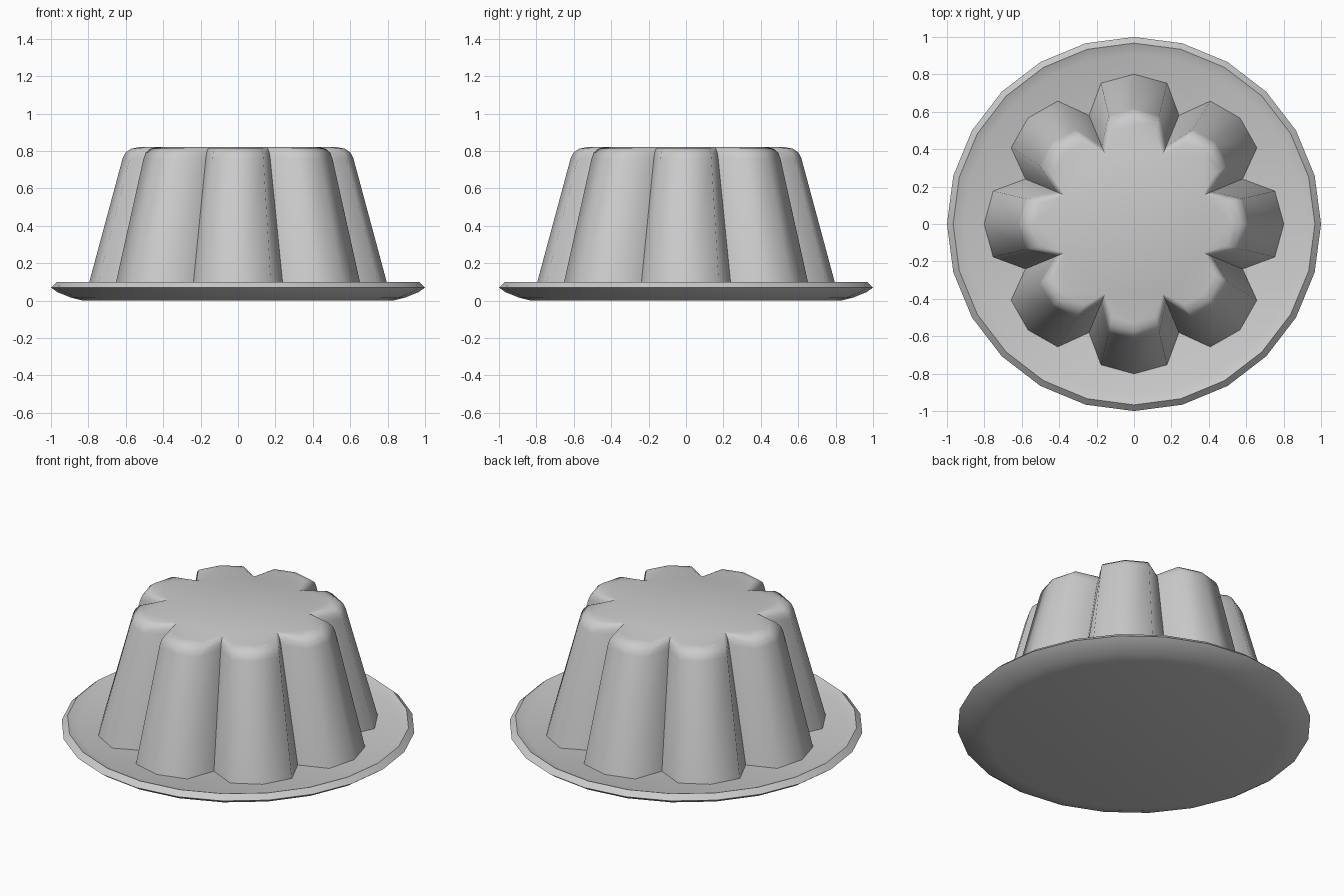
import bpy, bmesh
from math import sin, cos, pi, radians

if "Cube" in bpy.data.objects:
    bpy.data.objects.remove(bpy.data.objects["Cube"])


def finish(bm, name):
    bmesh.ops.recalc_face_normals(bm, faces=bm.faces)
    for f in bm.faces:
        f.smooth = True
    mesh = bpy.data.meshes.new(name)
    bm.to_mesh(mesh)
    bm.free()
    obj = bpy.data.objects.new(name, mesh)
    bpy.context.collection.objects.link(obj)
    return obj


def bridge(bm, a, b):
    n = len(a)
    return [bm.faces.new((a[i], a[(i + 1) % n], b[(i + 1) % n], b[i])) for i in range(n)]


# Serving plate: shallow lathed dish with 24 sides
profile = [(0.83, 0.0), (0.89, 0.015), (0.965, 0.045), (1.0, 0.07),
           (0.967, 0.1), (0.91, 0.077)]
bm = bmesh.new()
rings = [[bm.verts.new((r * cos(2 * pi * i / 24), r * sin(2 * pi * i / 24), z))
          for i in range(24)] for r, z in profile]
for a, b in zip(rings, rings[1:]):
    bridge(bm, a, b)
bm.faces.new(rings[0][::-1])
bm.faces.new(rings[-1])
# crisp rim edges only
for ring in (rings[3], rings[4]):
    for i in range(24):
        bm.edges.get((ring[i], ring[(i + 1) % 24])).smooth = False
finish(bm, "plate")

# Moulded pudding: eight tapered lobes, levels of (z, tip, shoulder, valley radius)
levels = [(0.07, 0.803, 0.775, 0.63),
          (0.76, 0.617, 0.594, 0.45),
          (0.79, 0.603, 0.581, 0.438),
          (0.812, 0.572, 0.551, 0.42),
          (0.82, 0.53, 0.51, 0.402)]
bm = bmesh.new()
rings = []
for z, tip, shoulder, valley in levels:
    ring = []
    for lobe in range(8):
        for r, offset in ((shoulder, -13.2), (tip, 0), (shoulder, 13.2), (valley, 22.5)):
            a = radians(45 * lobe + offset)
            ring.append(bm.verts.new((r * cos(a), r * sin(a), z)))
    rings.append(ring)
for a, b in zip(rings, rings[1:]):
    bridge(bm, a, b)
    # creases in the valleys between lobes
    for i in range(3, 32, 4):
        bm.edges.get((a[i], b[i])).smooth = False
bm.faces.new(rings[-1])
finish(bm, "pudding")
